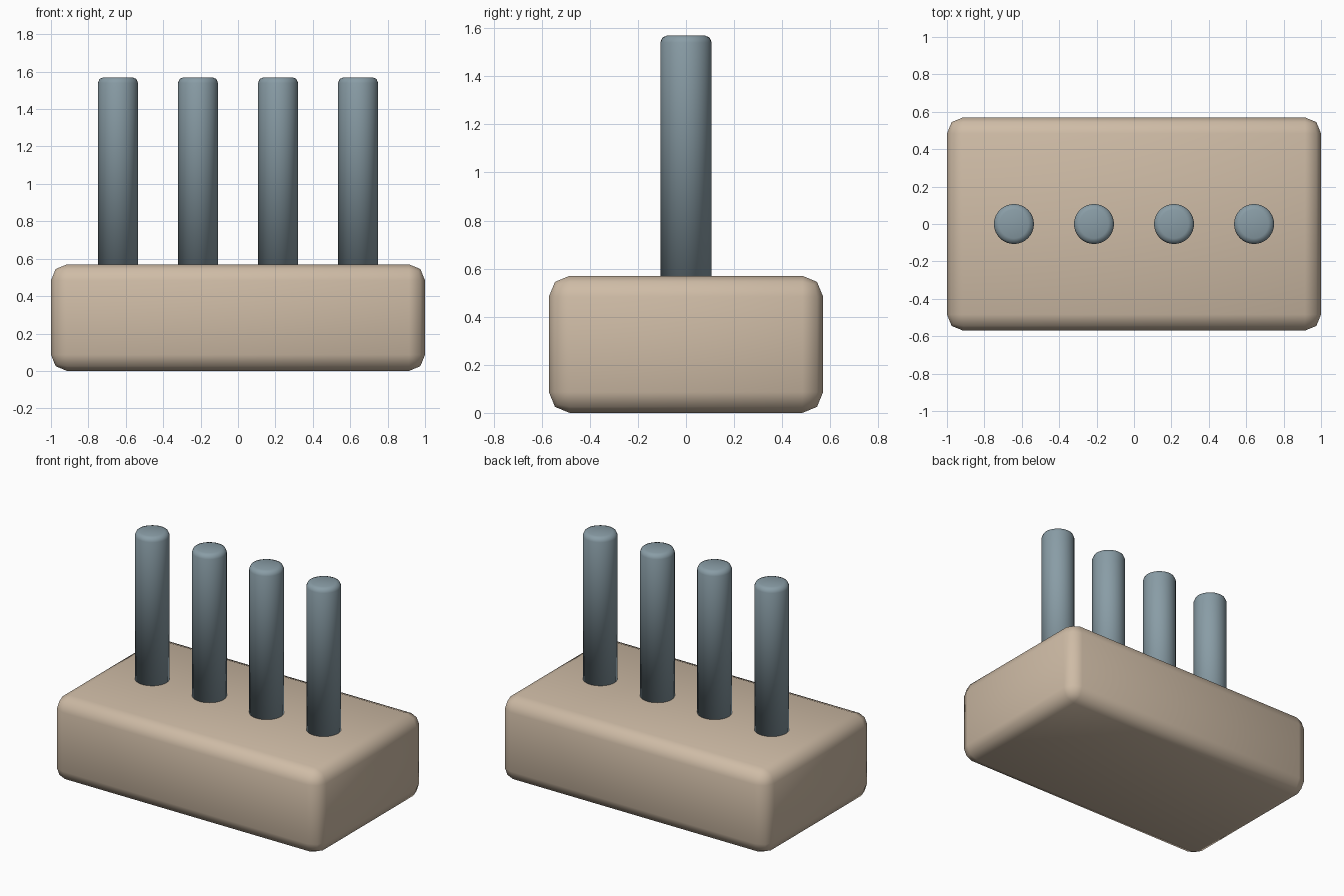
import bpy, bmesh, math

if "Cube" in bpy.data.objects:
    bpy.data.objects.remove(bpy.data.objects["Cube"])


def material(name, colour):
    m = bpy.data.materials.new(name)
    m.diffuse_color = (*colour, 1)
    m.use_nodes = True
    m.node_tree.nodes["Principled BSDF"].inputs["Base Color"].default_value = m.diffuse_color
    return m


def finish(bm, name, mat, location):
    mesh = bpy.data.meshes.new(name)
    bm.to_mesh(mesh)
    bm.free()
    mesh.shade_smooth()
    mesh.materials.append(mat)
    ob = bpy.data.objects.new(name, mesh)
    ob.location = location
    bpy.context.collection.objects.link(ob)
    return ob


tan = material("warm tan", (0.62, 0.50, 0.38))
slate = material("slate blue", (0.25, 0.335, 0.38))

# Rounded base block
W, D, H = 2.0, 1.14, 0.57
bm = bmesh.new()
bmesh.ops.create_cube(bm, size=1)
bmesh.ops.scale(bm, vec=(W, D, H), verts=bm.verts)
bmesh.ops.bevel(bm, geom=bm.edges[:], offset=0.086, segments=2,
                profile=0.5, affect='EDGES')
finish(bm, "base_block", tan, (0, 0, H / 2))

# Row of four upright pegs with rounded top rims, slightly sunk in the base
R, TOP, BOTTOM = 0.107, 1.57, 0.54
for i in range(4):
    bm = bmesh.new()
    bmesh.ops.create_cone(bm, cap_ends=True, segments=32, radius1=R,
                          radius2=R, depth=TOP - BOTTOM)
    rim = [e for e in bm.edges if all(v.co.z > 0 for v in e.verts)]
    bmesh.ops.bevel(bm, geom=rim, offset=0.03, segments=2,
                    profile=0.5, affect='EDGES')
    finish(bm, f"peg_{i + 1}", slate,
           ((i - 1.5) * 0.428, 0, (TOP + BOTTOM) / 2))
